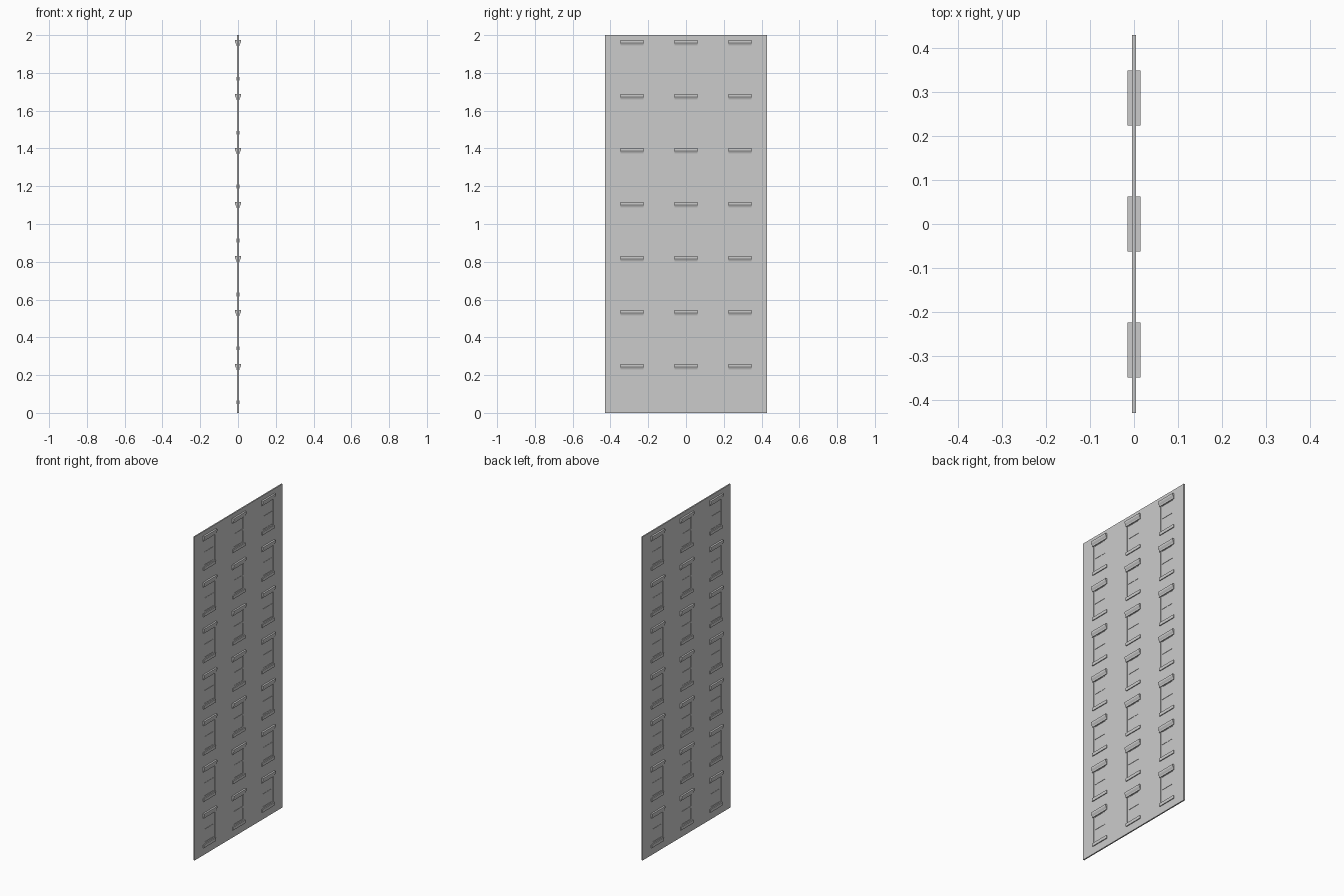
import bpy, bmesh

if "Cube" in bpy.data.objects:
    bpy.data.objects.remove(bpy.data.objects["Cube"])

P = 2 / 7                 # square bay size
COLS, ROWS = 3, 7
T = 0.004                 # wall half thickness
HW = 0.053                # opening half width
Z0, Z1 = 0.064, 0.236     # opening bottom / top inside a bay
CENTRES = [((c - 1) * P, r * P) for r in range(ROWS) for c in range(COLS)]


def finish(name, bm):
    bmesh.ops.recalc_face_normals(bm, faces=bm.faces)
    me = bpy.data.meshes.new(name)
    bm.to_mesh(me)
    bm.free()
    ob = bpy.data.objects.new(name, me)
    bpy.context.collection.objects.link(ob)
    return ob


def extrude_profile(bm, pts, y0, y1):
    """Closed (x, z) profile swept along y."""
    a = [bm.verts.new((x, y0, z)) for x, z in pts]
    b = [bm.verts.new((x, y1, z)) for x, z in pts]
    n = len(pts)
    bm.faces.new(a)
    bm.faces.new(b[::-1])
    for i in range(n):
        j = (i + 1) % n
        bm.faces.new((a[i], b[i], b[j], a[j]))


def box(bm, hx, y0, y1, z0, z1):
    extrude_profile(bm, [(-hx, z0), (hx, z0), (hx, z1), (-hx, z1)], y0, y1)


# wall: flat grid with the window cells left out, given thickness
ys = [-1.5 * P] + [(c - 1) * P + s * HW for c in range(COLS) for s in (-1, 1)] + [1.5 * P]
zs = [0] + [r * P + z for r in range(ROWS) for z in (Z0, Z1)] + [2]
bm = bmesh.new()
grid = [[bm.verts.new((0, y, z)) for z in zs] for y in ys]
for i in range(len(ys) - 1):
    for j in range(len(zs) - 1):
        if not (i % 2 and j % 2):
            bm.faces.new((grid[i][j], grid[i + 1][j], grid[i + 1][j + 1], grid[i][j + 1]))
wall = finish("wall", bm)
mod = wall.modifiers.new("thickness", 'SOLIDIFY')
mod.thickness = 2 * T
mod.offset = 0

# lintel: cornice profile, narrow at the bottom and flaring to the top
half = [(0.008, 0.228), (0.009, 0.236), (0.013, 0.243), (0.015, 0.248), (0.015, 0.259)]
lintel = half + [(-x, z) for x, z in reversed(half)]

parts = {n: bmesh.new() for n in ("lintels", "sills", "sash_frames", "glass_panes")}
for y, z in CENTRES:
    extrude_profile(parts["lintels"], [(a, b + z) for a, b in lintel], y - 0.062, y + 0.062)
    box(parts["sills"], 0.009, y - 0.06, y + 0.06, z + 0.046, z + 0.065)
    # sash frame: stiles, rails and meeting rail
    f, mid = parts["sash_frames"], z + (Z0 + Z1) / 2
    for s in (-1, 1):
        e = sorted((y + s * HW, y + s * (HW - 0.009)))
        box(f, 0.003, e[0], e[1], z + Z0, z + Z1)
    for a, b in ((z + Z0, z + Z0 + 0.011), (mid - 0.005, mid + 0.005), (z + Z1 - 0.01, z + Z1)):
        box(f, 0.003, y - HW + 0.009, y + HW - 0.009, a, b)
    box(parts["glass_panes"], 0.001, y - HW + 0.004, y + HW - 0.004, z + Z0 + 0.004, z + Z1 - 0.004)
for name, bm in parts.items():
    finish(name, bm)
